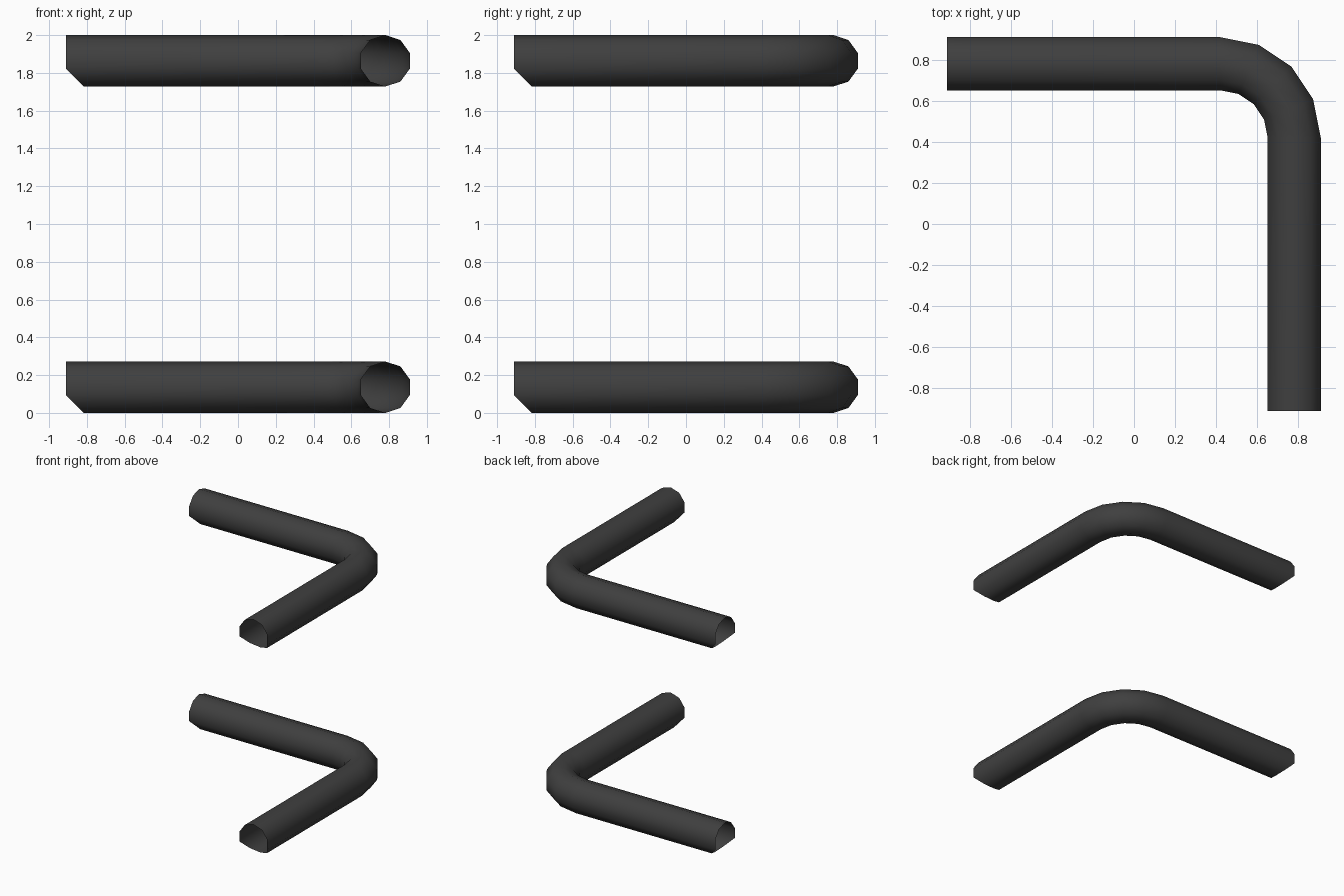
import bpy, bmesh, math
from mathutils import Vector

if "Cube" in bpy.data.objects:
    bpy.data.objects.remove(bpy.data.objects["Cube"])

R = 0.136            # pipe radius
SIDES = 10
END = -0.91          # coordinate of both open ends
ARC_C, ARC_R = 0.42, 0.36   # bend centre (x = y) and centreline radius
LINE = ARC_C + ARC_R
CUT_Z = -R * math.sin(math.radians(18))   # mitre starts below this height

dark = bpy.data.materials.new("dark_metal")
dark.diffuse_color = (0.05, 0.05, 0.05, 1)
dark.use_nodes = True
dark.node_tree.nodes["Principled BSDF"].inputs["Base Color"].default_value = dark.diffuse_color


def add_bent_pipe(name, z):
    # centreline stations: point and outward direction in plan
    stations = [(Vector((END, LINE, 0)), Vector((0, 1, 0)))]
    for i in range(5):
        a = math.radians(90 - 22.5 * i)
        out = Vector((math.cos(a), math.sin(a), 0))
        stations.append((Vector((ARC_C, ARC_C, 0)) + out * ARC_R, out))
    stations.append((Vector((LINE, END, 0)), Vector((1, 0, 0))))

    bm = bmesh.new()
    rings = []
    for i, (p, out) in enumerate(stations):
        ring = []
        for k in range(SIDES):
            t = 2 * math.pi * k / SIDES
            h = R * math.cos(t)
            co = p + out * (R * math.sin(t)) + Vector((0, 0, h))
            # 45 degree mitre on the underside of each open end
            back = max(0, CUT_Z - h)
            if i == 0:
                co.x += back
            elif i == len(stations) - 1:
                co.y += back
            ring.append(bm.verts.new(co))
        rings.append(ring)
    for a, b in zip(rings, rings[1:]):
        for k in range(SIDES):
            n = (k + 1) % SIDES
            bm.faces.new((a[k], a[n], b[n], b[k]))
    bmesh.ops.recalc_face_normals(bm, faces=bm.faces)
    for f in bm.faces:
        f.smooth = True
    me = bpy.data.meshes.new(name)
    bm.to_mesh(me)
    bm.free()
    me.materials.append(dark)
    ob = bpy.data.objects.new(name, me)
    ob.location.z = z
    bpy.context.collection.objects.link(ob)


# two identical corner rails, lower and upper
add_bent_pipe("lower_rail", R)
add_bent_pipe("upper_rail", 2 - R)
